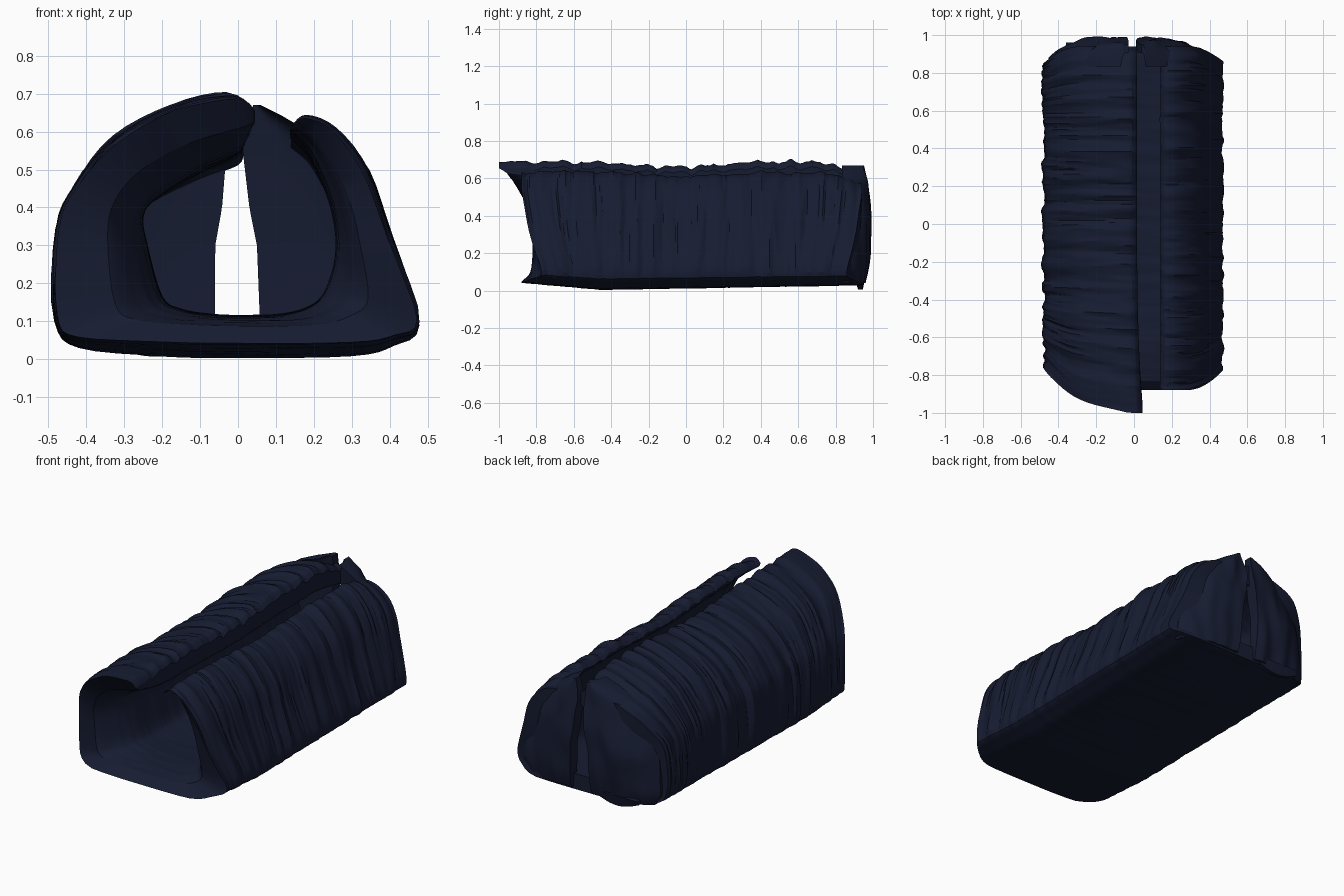
import bpy, bmesh, math
from mathutils import Vector, noise

if "Cube" in bpy.data.objects:
    bpy.data.objects.remove(bpy.data.objects["Cube"])

navy = bpy.data.materials.new("navy_fabric")
navy.diffuse_color = (0.008, 0.0115, 0.031, 1)
navy.use_nodes = True
navy.node_tree.nodes["Principled BSDF"].inputs["Base Color"].default_value = navy.diffuse_color


def make_object(name, verts, faces):
    mesh = bpy.data.meshes.new(name)
    mesh.from_pydata(verts, [], faces)
    bm = bmesh.new()
    bm.from_mesh(mesh)
    bmesh.ops.recalc_face_normals(bm, faces=bm.faces)
    bm.to_mesh(mesh)
    bm.free()
    obj = bpy.data.objects.new(name, mesh)
    bpy.context.collection.objects.link(obj)
    mesh.materials.append(navy)
    bpy.ops.object.select_all(action='DESELECT')
    obj.select_set(True)
    bpy.context.view_layer.objects.active = obj
    bpy.ops.object.shade_smooth_by_angle(angle=math.radians(25))
    return obj


def spline(pts, sub):
    """Catmull-Rom curve through a list of points."""
    pts = [Vector(p) for p in pts]
    out = []
    for i in range(len(pts) - 1):
        a, b, c, d = pts[max(i - 1, 0)], pts[i], pts[i + 1], pts[min(i + 2, len(pts) - 1)]
        for k in range(sub):
            t = k / sub
            out.append(0.5 * (2 * b + (c - a) * t + (2 * a - 5 * b + 4 * c - d) * t * t
                              + (3 * b - a - 3 * c + d) * t ** 3))
    return out + [pts[-1]]


def lerp_table(table, z):
    for (z0, x0), (z1, x1) in zip(table, table[1:]):
        if z <= z1:
            return x0 + (x1 - x0) * max(0, (z - z0) / (z1 - z0))
    return table[-1][1]


def clamp(v):
    return min(1, max(0, v))


# Padded shell: open C-shaped section as (outer x, outer z, inner x, inner z)
section = spline([
    (0.015, 0.655, 0.015, 0.60), (-0.03, 0.69, 0.0, 0.55), (-0.17, 0.66, -0.10, 0.50),
    (-0.32, 0.58, -0.21, 0.43), (-0.42, 0.46, -0.25, 0.38), (-0.47, 0.34, -0.24, 0.30),
    (-0.475, 0.10, -0.20, 0.16), (-0.42, 0.03, -0.15, 0.125), (-0.2, 0.008, -0.08, 0.11),
    (0.0, 0.004, 0.0, 0.105), (0.3, 0.008, 0.12, 0.11), (0.41, 0.035, 0.2, 0.14),
    (0.47, 0.09, 0.24, 0.2), (0.395, 0.32, 0.26, 0.3), (0.335, 0.49, 0.24, 0.42),
    (0.25, 0.60, 0.19, 0.54), (0.175, 0.635, 0.15, 0.59), (0.14, 0.61, 0.14, 0.60)], 4)
N = len(section)
ROWS = 170
Y0, Y1 = -0.88, 0.94


def shell_point(p, t, s, inner):
    x, z = (p[2], p[3]) if inner else (p[0], p[1])
    left = s < 0.45
    # mouth funnels gradually from the rim down to the inner section
    if inner and t < 0.17:
        f = (1 - t / 0.17) ** 2 * 0.45
        x, z = x + (p[0] - x) * f, z + (p[1] - z) * f
    y = Y0 + (Y1 - Y0) * t
    # fabric ruffles running around the tunnel
    up = clamp((z - 0.04) / 0.08)
    n = noise.noise(Vector((x * 1.5, y * 17, z * 1.5 + (5 if left else 0))))
    n += 0.7 * (0.3 - abs(noise.noise(Vector((x * 3, y * 30, z * 2)))))
    amp = 0.004 if inner else 0.002 + 0.017 * up
    d = Vector((x, z - 0.25)).normalized() * n * amp
    px, pz = x + d.x, z + d.y
    # rounded end corners
    side = clamp((abs(x) - 0.28) / 0.2) ** 2
    y += side * (0.12 * max(0, 1 - t / 0.3) - 0.09 * max(0, (t - 0.8) / 0.2))
    # sagging top and slightly bowed underside
    high = max(0, (z - 0.4) / 0.3)
    pz -= high * (0.03 * math.exp(-((y + 0.05) / 0.3) ** 2) + 0.07 * max(0, (y - 0.72) / 0.2))
    low = max(0, 1 - z / 0.2)
    pz += low * (0.09 * max(0, -0.45 - y) + 0.018 * max(0, y + 0.45))
    # left lip reaches forward and sideways at the front
    near = (1 - t) ** 6
    if left:
        top = clamp((z - 0.3) / 0.33)
        y -= 0.12 * near * top * clamp((x + 0.5) / 0.45)
        px += 0.03 * near * clamp((z - 0.5) / 0.1) * clamp((x + 0.2) / 0.2)
    if inner:
        y += 0.05 * max(0, 1 - t / 0.15)
    return (px, y, max(pz, 0.0))


verts, faces = [], []
for r in range(ROWS + 1):
    t = r / ROWS
    for i in range(N):
        verts.append(shell_point(section[i], t, i / N, False))
    for i in reversed(range(N)):
        verts.append(shell_point(section[i], t, i / N, True))
M = 2 * N
for r in range(ROWS):
    for i in range(M):
        j = (i + 1) % M
        faces.append((r * M + i, r * M + j, (r + 1) * M + j, (r + 1) * M + i))
for base in (0, ROWS * M):
    for i in range(N - 1):
        faces.append((base + i, base + i + 1, base + M - 2 - i, base + M - 1 - i))
make_object("padded_shell", verts, faces)


# Rear flaps: bulging curtains with a slit between them
def flap(name, inner_edge, outer_edge, z0, z1):
    nx, nz = 20, 24
    verts, faces = [], []
    for side in (0, 1):
        for k in range(nz + 1):
            z = z0 + (z1 - z0) * k / nz
            xi, xo = lerp_table(inner_edge, z), lerp_table(outer_edge, z)
            for i in range(nx + 1):
                u = i / nx
                x = xi + (xo - xi) * u
                wrinkle = 0.018 * noise.noise(Vector((x * 14, 3, z * 5)))
                bulge = 0.04 * math.sin(math.pi * k / nz) * (1 - u ** 3)
                y = 0.95 + bulge + wrinkle if side else 0.905 + bulge * 0.3
                y -= 0.07 * u ** 4
                verts.append((x, y, z))
    S = (nx + 1) * (nz + 1)
    W = nx + 1
    for k in range(nz):
        for i in range(nx):
            a = k * W + i
            q = (a, a + 1, a + W + 1, a + W)
            faces += [q, tuple(v + S for v in reversed(q))]
    rim = [i for i in range(nx)] + [k * W + nx for k in range(nz)]
    rim += [nz * W + i for i in range(nx, 0, -1)] + [k * W for k in range(nz, 0, -1)]
    for a, b in zip(rim, rim[1:] + rim[:1]):
        faces.append((a, b, b + S, a + S))
    make_object(name, verts, faces)


flap("rear_flap_left",
     [(0.04, -0.06), (0.3, -0.06), (0.4, -0.042), (0.55, -0.03), (0.67, -0.03)],
     [(0.04, -0.42), (0.1, -0.455), (0.3, -0.44), (0.45, -0.38), (0.55, -0.31), (0.63, -0.2), (0.67, -0.07)],
     0.04, 0.67)
flap("rear_flap_right",
     [(0.04, 0.06), (0.3, 0.05), (0.4, 0.03), (0.57, 0.01), (0.67, 0.04)],
     [(0.04, 0.4), (0.1, 0.43), (0.3, 0.37), (0.45, 0.31), (0.55, 0.25), (0.63, 0.14), (0.67, 0.06)],
     0.04, 0.67)

# Loose fold of fabric hanging under the rear edge
verts, faces = [], []
steps = 12
for i in range(steps + 1):
    u = i / steps
    drop = 0.038 * math.sin(math.pi * u)
    x = -0.36 + 0.28 * u
    verts += [(x, 0.90, 0.07), (x, 0.96, 0.07), (x, 0.945, 0.045 - drop), (x, 0.92, 0.045 - drop)]
for i in range(steps):
    for k in range(4):
        a, b = i * 4 + k, i * 4 + (k + 1) % 4
        faces.append((a, b, b + 4, a + 4))
faces += [(0, 1, 2, 3), tuple(steps * 4 + k for k in range(4))]
make_object("rear_hem_fold", verts, faces)
